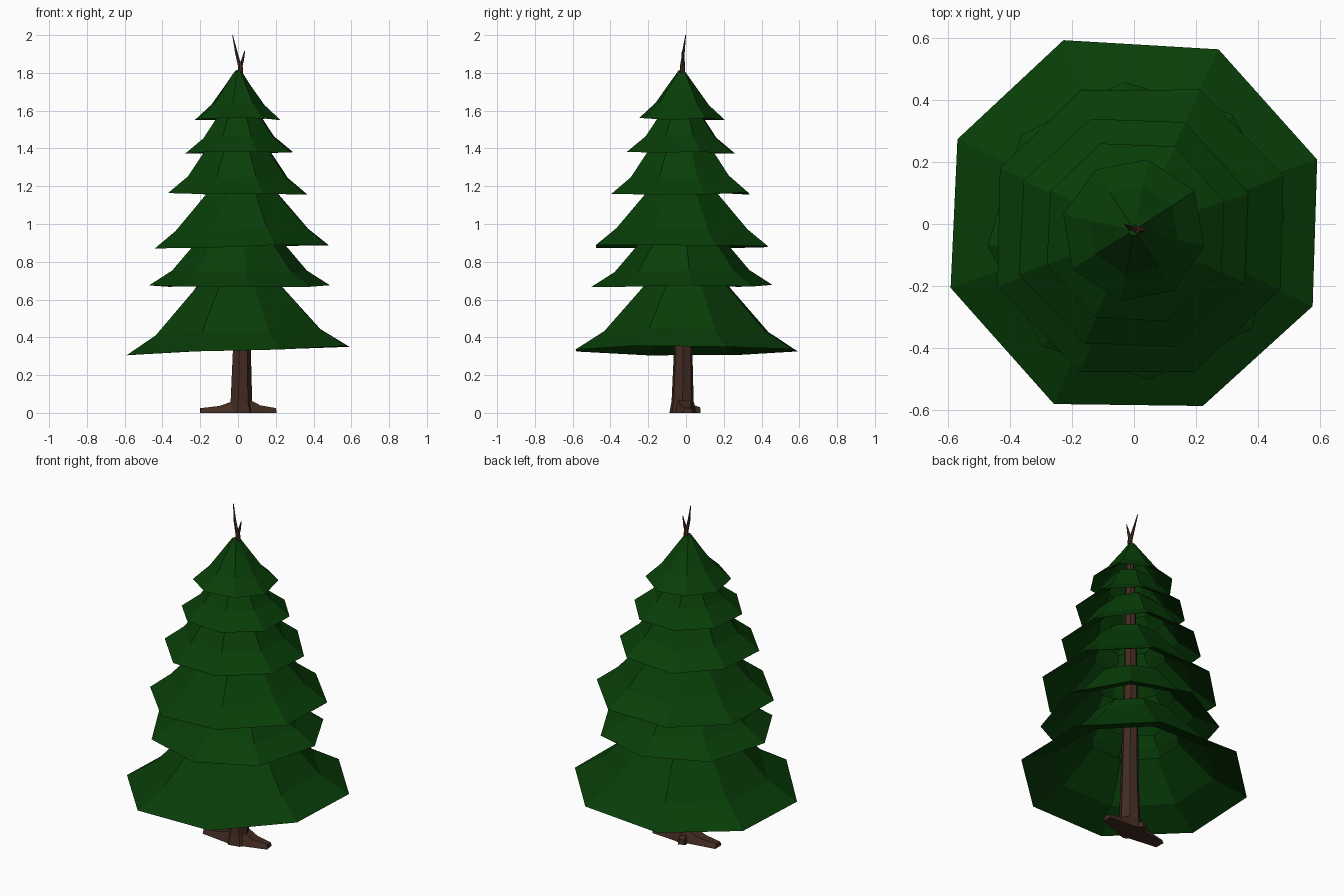
import bpy, bmesh, math, random
from mathutils import Vector

if "Cube" in bpy.data.objects:
    bpy.data.objects.remove(bpy.data.objects["Cube"])

random.seed(4)


def material(name, color):
    m = bpy.data.materials.new(name)
    m.diffuse_color = (*color, 1)
    m.use_nodes = True
    m.node_tree.nodes["Principled BSDF"].inputs["Base Color"].default_value = m.diffuse_color
    return m


green = material("needles", (0.0025, 0.047, 0.0025))
brown = material("bark", (0.055, 0.025, 0.016))


def loft(bm, rings, cap=True):
    """Skin a list of equal-length point rings with quads."""
    vs = [[bm.verts.new(p) for p in r] for r in rings]
    n = len(vs[0])
    for a, b in zip(vs, vs[1:]):
        for i in range(n):
            j = (i + 1) % n
            bm.faces.new((a[i], a[j], b[j], b[i]))
    if cap:
        bm.faces.new(vs[0][::-1])
        bm.faces.new(vs[-1])


def finish(bm, name, mat, solid=True):
    if solid:
        bmesh.ops.recalc_face_normals(bm, faces=bm.faces)
    me = bpy.data.meshes.new(name)
    bm.to_mesh(me)
    bm.free()
    me.materials.append(mat)
    ob = bpy.data.objects.new(name, me)
    bpy.context.collection.objects.link(ob)
    return ob


# Foliage: eight-sided skirts with a hollow underside
# (turn in degrees, centre x, centre y, tilt, outer profile r/z)
tiers = [
    (20, 0.00, 0.00, 0.036, [(.63, .33), (.465, .43), (.25, .66), (.21, .72)]),
    (5, 0.01, -0.02, 0.005, [(.483, .672), (.36, .75), (.24, .89), (.20, .94)]),
    (22, 0.02, -0.02, 0.018, [(.492, .882), (.375, .972), (.205, 1.16), (.17, 1.21)]),
    (20, 0.00, -0.03, 0.0, [(.39, 1.162), (.28, 1.25), (.185, 1.385), (.14, 1.43)]),
    (20, 0.003, -0.025, 0.0, [(.305, 1.378), (.20, 1.46), (.13, 1.56), (.10, 1.60)]),
    (-12, 0.00, -0.02, 0.0, [(.232, 1.556), (.145, 1.635), (.065, 1.745), (.018, 1.81)]),
]
for k, (turn, cx, cy, tilt, outer) in enumerate(tiers):
    bm = bmesh.new()
    (r0, z0), (r1, z1), (r2, z2) = outer[:3]
    # underside runs up inside the skirt to the rim, then the outside follows
    under = [(r2, z2 - .2 * (z2 - z0)), (r1 * .95, z1 - .2 * (z1 - z0))]
    jit = [(math.radians(random.uniform(-1.2, 1.2)), random.uniform(.99, 1.01),
            random.uniform(-.007, .007)) for _ in range(8)]
    rings = []
    for r, z in under + outer:
        ring = []
        for i, (da, s, dz) in enumerate(jit):
            a = math.radians(turn + 45 * i) + da
            x, y = r * s * math.cos(a), r * s * math.sin(a)
            ring.append((cx + x, cy + y, z + tilt * x + dz))
        rings.append(ring)
    loft(bm, rings, cap=False)
    if k == 5:
        bm.verts.ensure_lookup_table()
        bm.faces.new(bm.verts[-8:])
    finish(bm, f"foliage_tier_{k + 1}", green, solid=False)


def tube(name, path, sides=6):
    """Tapered limb along (x, y, z, radius) points that rises upward."""
    bm = bmesh.new()
    loft(bm, [[(x + r * math.cos(math.tau * i / sides), y + r * math.sin(math.tau * i / sides), z)
               for i in range(sides)] for x, y, z, r in path])
    return finish(bm, name, brown)


# Trunk and forked tip
tube("trunk", [(.015, -.015, 0, .075), (.015, -.018, .06, .06), (.018, -.015, .33, .05),
               (.015, -.01, .9, .04), (.01, -.02, 1.5, .028), (.012, -.018, 1.86, .012)], 7)
tube("tip_left", [(.01, -.018, 1.83, .011), (-.008, -.015, 1.90, .008), (-.029, -.002, 2.0, .002)], 5)
tube("tip_right", [(.012, -.018, 1.83, .011), (.024, -.018, 1.87, .008), (.036, -.02, 1.918, .002)], 5)


# Roots: low flattened wedges reaching outward
def root(name, start, end, w0, w1, h0, h1):
    bm = bmesh.new()
    s, e = Vector((*start, 0)), Vector((*end, 0))
    side = Vector((0, 0, 1)).cross(e - s).normalized()
    rings = []
    for t, w, h in ((0, w0, h0), (.5, (w0 + w1) / 2, h0 * .25 + h1 * .75), (1, w1, h1)):
        c = s.lerp(e, t)
        rings.append([c - side * w, c + side * w,
                      c + side * w * .6 + Vector((0, 0, h)),
                      c - side * w * .6 + Vector((0, 0, h))])
    loft(bm, rings)
    return finish(bm, name, brown)


root("root_right", (.03, -.01), (.2, .01), .06, .028, .085, .025)
root("root_left", (0, -.015), (-.2, -.02), .06, .03, .07, .025)
root("root_back", (.01, -.01), (-.02, .07), .035, .022, .08, .03)
